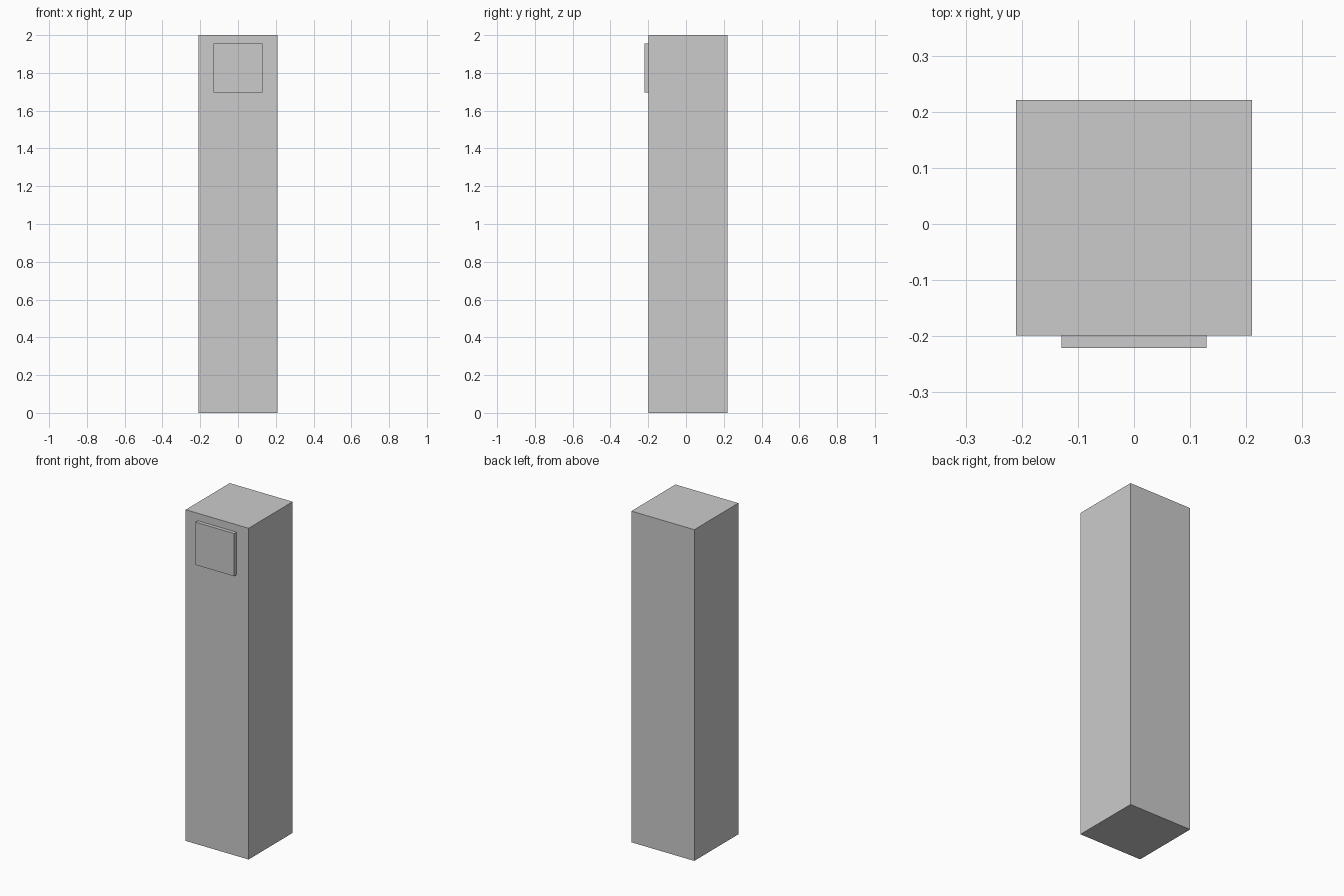
import bpy

if "Cube" in bpy.data.objects:
    bpy.data.objects.remove(bpy.data.objects["Cube"])


def box(name, lo, hi):
    """Add a box spanning the corners lo and hi."""
    centre = [(a + b) / 2 for a, b in zip(lo, hi)]
    bpy.ops.mesh.primitive_cube_add(size=1, location=centre)
    obj = bpy.context.object
    obj.name = name
    obj.scale = [b - a for a, b in zip(lo, hi)]
    bpy.ops.object.transform_apply(location=False, rotation=False, scale=True)
    return obj


# Tall square pillar
box("pillar", (-0.21, -0.199, 0), (0.21, 0.221, 2))

# Thin square plate on the front, near the top
box("front_plate", (-0.129, -0.221, 1.697), (0.129, -0.199, 1.955))
